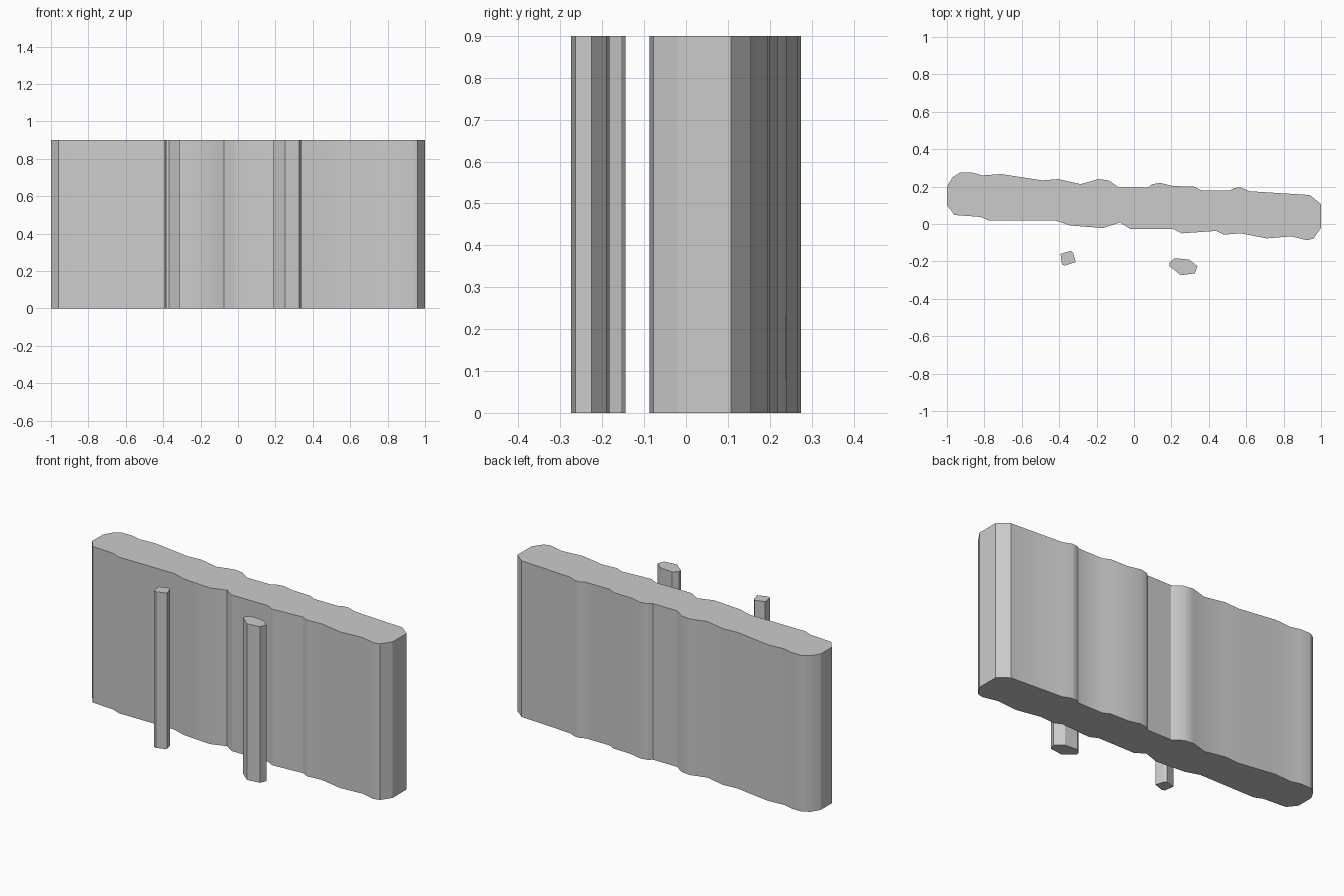
import bpy
import bmesh

if "Cube" in bpy.data.objects:
    bpy.data.objects.remove(bpy.data.objects["Cube"])

HEIGHT = 0.9

stone = bpy.data.materials.new("stone_grey")
stone.diffuse_color = (0.6, 0.6, 0.6, 1)
stone.use_nodes = True
stone.node_tree.nodes["Principled BSDF"].inputs["Base Color"].default_value = stone.diffuse_color


def extrude_outline(name, points):
    """Raise a closed ground outline into an upright solid."""
    bm = bmesh.new()
    base = bm.faces.new([bm.verts.new((x, y, 0)) for x, y in points])
    top = bmesh.ops.extrude_face_region(bm, geom=[base], use_keep_orig=True)
    moved = [v for v in top["geom"] if isinstance(v, bmesh.types.BMVert)]
    bmesh.ops.translate(bm, vec=(0, 0, HEIGHT), verts=moved)
    bmesh.ops.recalc_face_normals(bm, faces=bm.faces[:])
    mesh = bpy.data.meshes.new(name)
    bm.to_mesh(mesh)
    bm.free()
    mesh.materials.append(stone)
    obj = bpy.data.objects.new(name, mesh)
    bpy.context.collection.objects.link(obj)
    bpy.ops.object.select_all(action="DESELECT")
    obj.select_set(True)
    bpy.context.view_layer.objects.active = obj
    bpy.ops.object.shade_smooth_by_angle(angle=0.5236)
    return obj


# Weathered wall: back edge left to right, then front edge right to left
wall_back = [
    (-1, .2), (-.97, .25), (-.93, .275), (-.865, .275), (-.81, .26), (-.71, .267),
    (-.49, .233), (-.405, .24), (-.285, .213), (-.19, .24), (-.135, .233),
    (-.08, .195), (.075, .195), (.095, .212), (.14, .22), (.205, .203),
    (.32, .2), (.36, .18), (.515, .18), (.535, .193), (.57, .195),
    (.62, .175), (.94, .155), (1, .107)]
wall_front = [
    (1, -.02), (.96, -.078), (.925, -.087), (.84, -.066), (.71, -.077),
    (.57, -.05), (.48, -.057), (.44, -.037), (.255, -.05), (.21, -.027),
    (-.02, -.027), (-.075, .008), (-.165, -.022), (-.34, -.008),
    (-.42, .018), (-.775, .018), (-.82, .038), (-.96, .048), (-1, .1)]
extrude_outline("wall", wall_back + wall_front)

# Small free-standing posts in front
extrude_outline("left_post", [
    (-.393, -.16), (-.337, -.144), (-.325, -.155), (-.312, -.203),
    (-.368, -.222), (-.385, -.217)])
extrude_outline("right_post", [
    (.19, -.207), (.217, -.183), (.295, -.19), (.34, -.226),
    (.325, -.264), (.25, -.274), (.19, -.225)])
